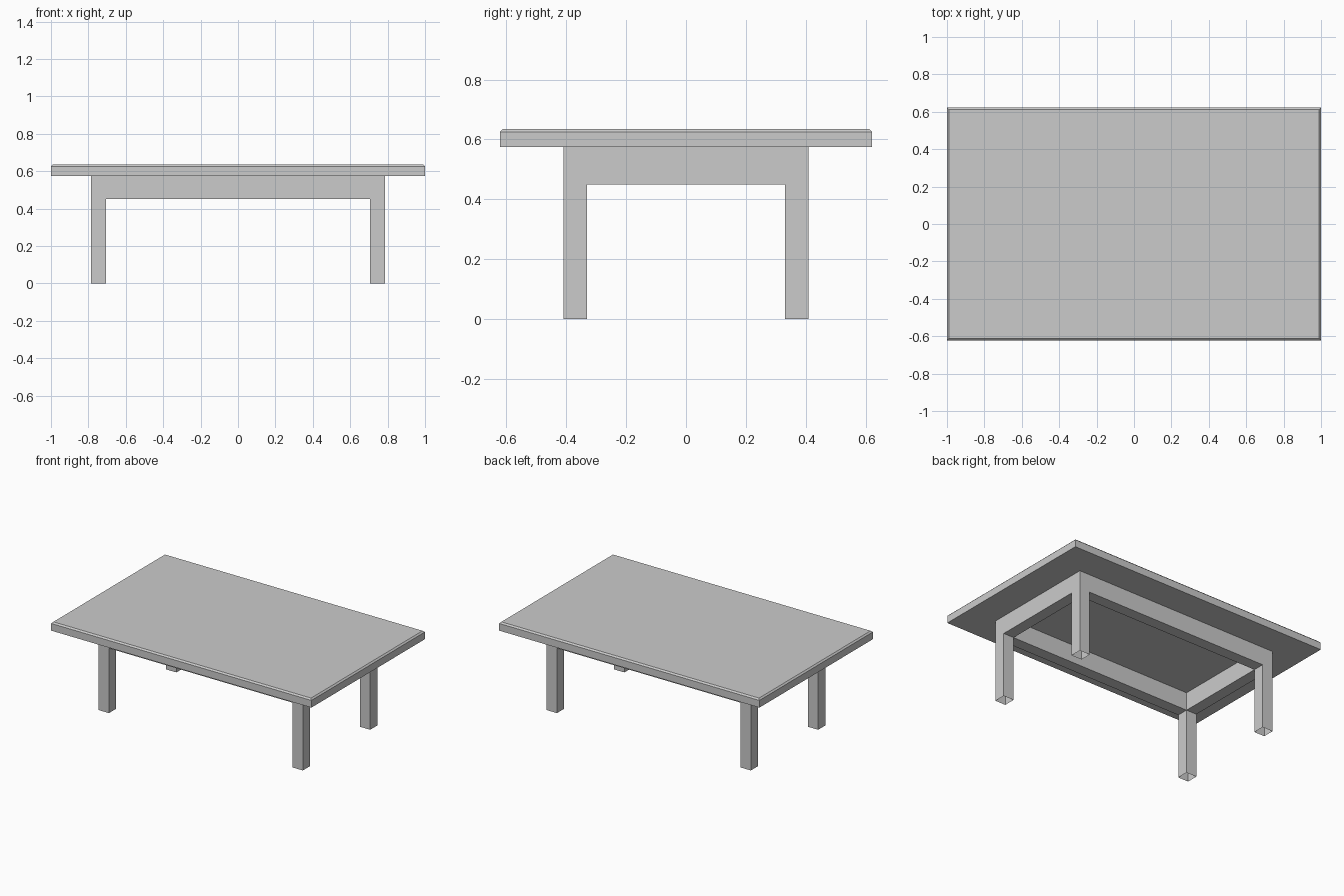
import bpy
import bmesh

default = bpy.data.objects.get("Cube")
if default:
    bpy.data.objects.remove(default, do_unlink=True)

TOP_X, TOP_Y = 1.0, 0.622        # half size of the tabletop
UNDER, HEIGHT = 0.575, 0.635     # underside and upper surface
CHAMFER = 0.01
LEG = 0.08
LEG_X, LEG_Y = 0.745, 0.37       # leg centres
APRON_Z = 0.45


def box(name, low, high, open_bottom=False):
    """Box between two corners, optionally without its bottom face."""
    bm = bmesh.new()
    bmesh.ops.create_cube(bm, size=1)
    for v in bm.verts:
        v.co = [lo + (c + 0.5) * (hi - lo) for c, lo, hi in zip(v.co, low, high)]
    if open_bottom:
        bm.normal_update()
        bottom = [f for f in bm.faces if f.normal.z < -0.9]
        bmesh.ops.delete(bm, geom=bottom, context="FACES_ONLY")
    mesh = bpy.data.meshes.new(name)
    bm.to_mesh(mesh)
    bm.free()
    obj = bpy.data.objects.new(name, mesh)
    bpy.context.collection.objects.link(obj)
    return obj


# Tabletop with a chamfered upper rim
top = box("tabletop", (-TOP_X, -TOP_Y, UNDER), (TOP_X, TOP_Y, HEIGHT))
bm = bmesh.new()
bm.from_mesh(top.data)
rim = [e for e in bm.edges if all(v.co.z > HEIGHT - CHAMFER for v in e.verts)]
bmesh.ops.bevel(bm, geom=rim, offset=CHAMFER, segments=1, affect="EDGES")
bm.to_mesh(top.data)
bm.free()

# Hollow square legs
h = LEG / 2
for side, sx in (("right", -1), ("left", 1)):
    for end, sy in (("front", -1), ("back", 1)):
        x, y = sx * LEG_X, sy * LEG_Y
        box(f"{end}_{side}_leg", (x - h, y - h, 0), (x + h, y + h, UNDER), True)

# Apron rails set flush between the legs
for end, s in (("front", -1), ("back", 1)):
    y = s * LEG_Y
    box(f"{end}_apron", (h - LEG_X, y - h, APRON_Z), (LEG_X - h, y + h, UNDER))
for side, s in (("right", -1), ("left", 1)):
    x = s * LEG_X
    box(f"{side}_apron", (x - h, h - LEG_Y, APRON_Z), (x + h, LEG_Y - h, UNDER))
